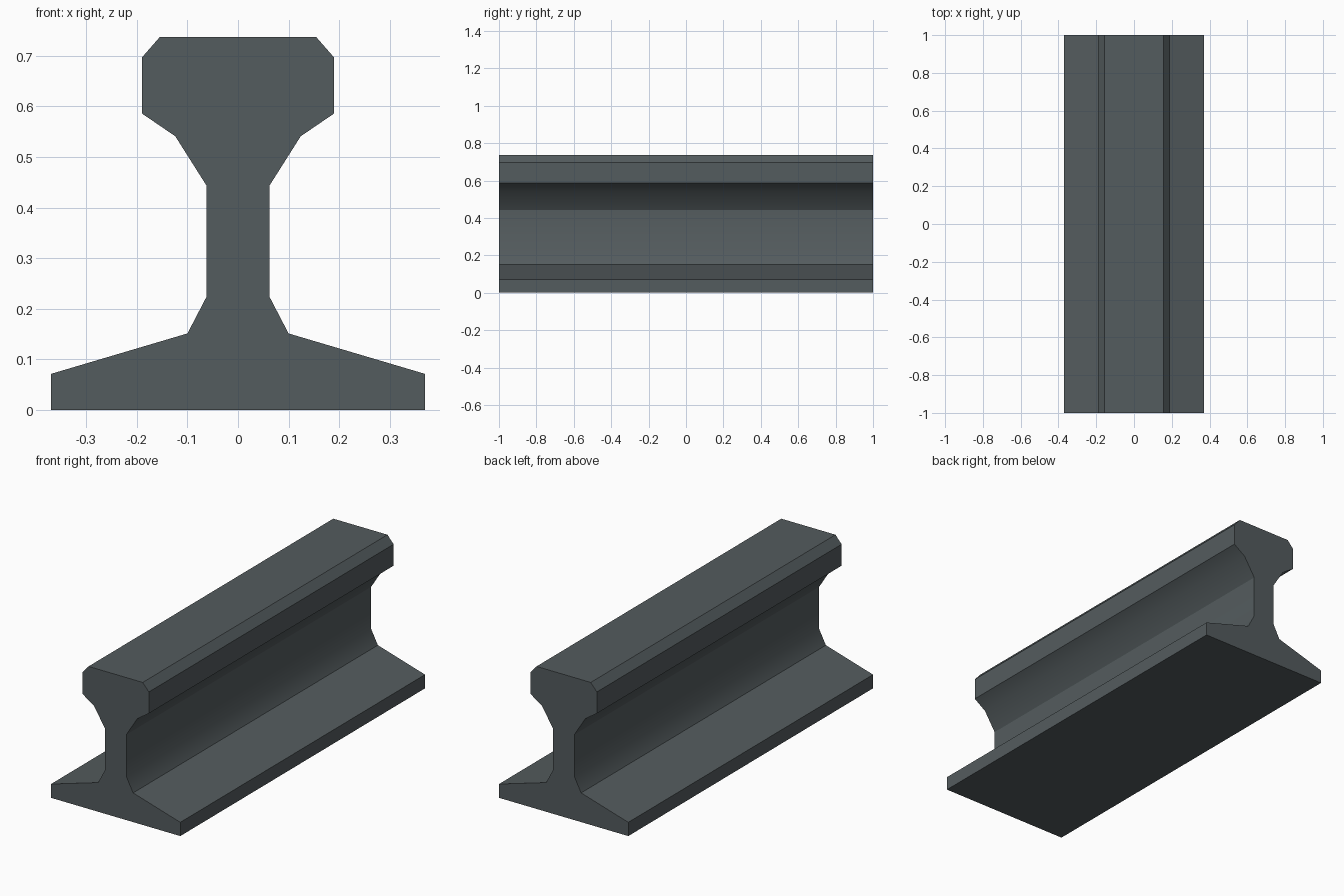
import bpy
import bmesh
from math import radians

cube = bpy.data.objects.get("Cube")
if cube:
    bpy.data.objects.remove(cube, do_unlink=True)

LENGTH = 2.0

# Dark steel
steel = bpy.data.materials.new("dark_steel")
steel.use_nodes = True
colour = (0.088, 0.106, 0.112, 1)
steel.diffuse_color = colour
steel.node_tree.nodes["Principled BSDF"].inputs["Base Color"].default_value = colour

# Half of the rail section, from the foot up to the head (x, z)
half = [
    (0.37, 0), (0.37, 0.071),          # foot edge
    (0.10, 0.151), (0.062, 0.224),     # foot slope and lower fillet
    (0.062, 0.443), (0.124, 0.541),    # web and upper fillet
    (0.19, 0.586), (0.19, 0.697),      # head side
    (0.155, 0.737),                    # head chamfer
]
section = half + [(-x, z) for x, z in reversed(half)]

# Extrude the mirrored section along the rail
bm = bmesh.new()
end = bm.faces.new([bm.verts.new((x, -LENGTH / 2, z)) for x, z in section])
swept = bmesh.ops.extrude_face_region(bm, geom=[end], use_keep_orig=True)
back = [v for v in swept["geom"] if isinstance(v, bmesh.types.BMVert)]
bmesh.ops.translate(bm, verts=back, vec=(0, LENGTH, 0))
bmesh.ops.recalc_face_normals(bm, faces=bm.faces)

mesh = bpy.data.meshes.new("rail")
bm.to_mesh(mesh)
bm.free()
mesh.materials.append(steel)
rail = bpy.data.objects.new("rail", mesh)
bpy.context.collection.objects.link(rail)

# Soft fillets, sharp corners
bpy.ops.object.select_all(action="DESELECT")
rail.select_set(True)
bpy.context.view_layer.objects.active = rail
bpy.ops.object.shade_smooth_by_angle(angle=radians(30))
